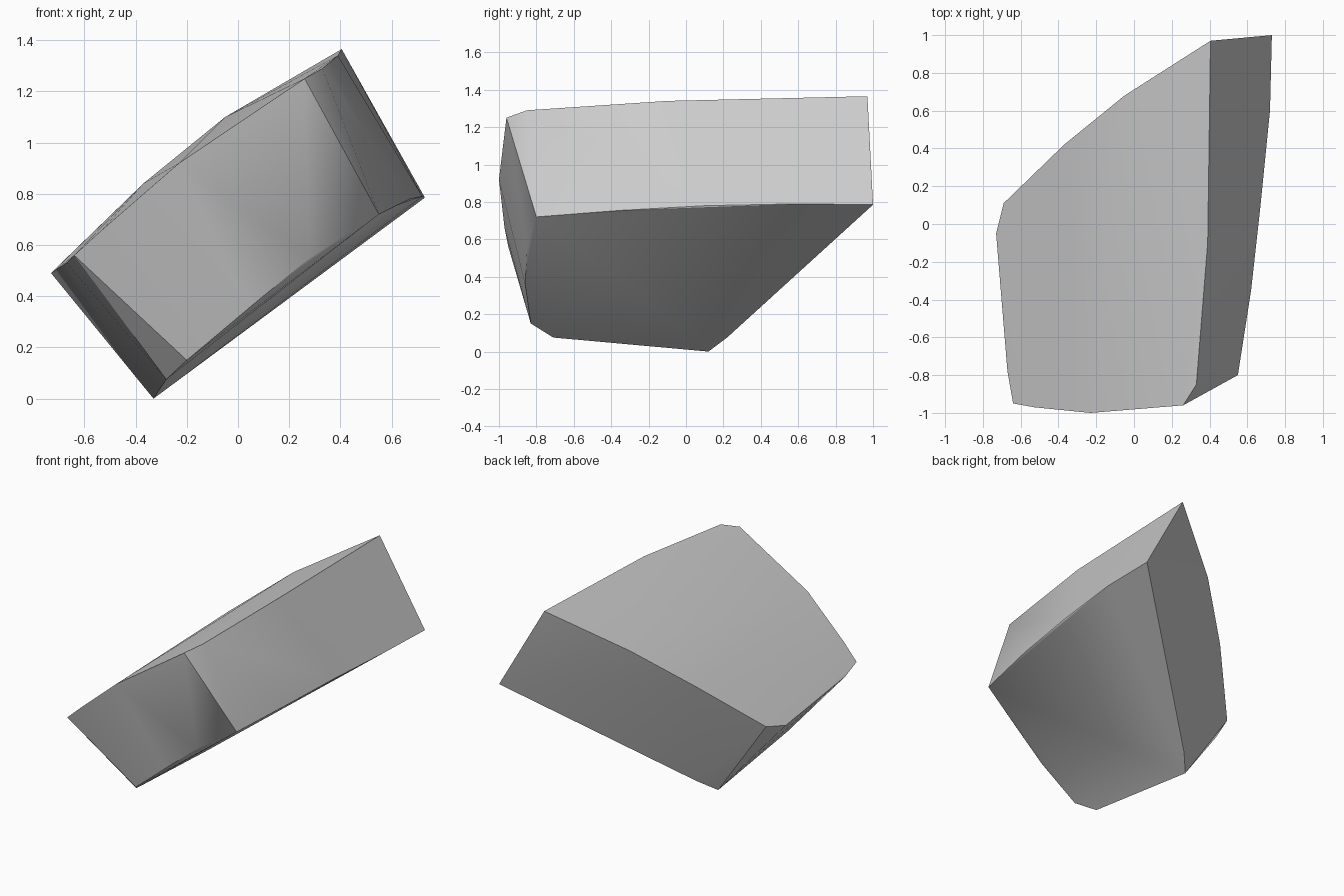
import bpy
import bmesh
import math

default_cube = bpy.data.objects.get("Cube")
if default_cube:
    bpy.data.objects.remove(default_cube, do_unlink=True)


def make_material(name, colour):
    material = bpy.data.materials.new(name)
    material.use_nodes = True
    material.diffuse_color = colour
    shader = material.node_tree.nodes["Principled BSDF"]
    shader.inputs["Base Color"].default_value = colour
    return material


def convex_block(name, outlines, material):
    """Wrap a convex skin around the given outlines and smooth its gentle edges."""
    bm = bmesh.new()
    for outline in outlines:
        for point in outline:
            bm.verts.new(point)
    hull = bmesh.ops.convex_hull(bm, input=bm.verts[:])
    unused = {g for g in hull["geom_interior"] + hull["geom_unused"]
              if isinstance(g, bmesh.types.BMVert) and g.is_valid}
    loose = [v for v in unused if not v.link_faces]
    bmesh.ops.delete(bm, geom=loose, context="VERTS")
    bmesh.ops.recalc_face_normals(bm, faces=bm.faces[:])
    mesh = bpy.data.meshes.new(name)
    bm.to_mesh(mesh)
    bm.free()
    mesh.materials.append(material)
    block = bpy.data.objects.new(name, mesh)
    bpy.context.collection.objects.link(block)
    bpy.ops.object.select_all(action="DESELECT")
    block.select_set(True)
    bpy.context.view_layer.objects.active = block
    bpy.ops.object.shade_smooth_by_angle(angle=math.radians(30))
    return block


# Outline of the broad, gently arched upper face
upper_outline = [
    (0.405, 0.97, 1.365), (-0.05, 0.68, 1.1), (-0.37, 0.42, 0.84),
    (-0.69, 0.11, 0.53), (-0.73, -0.05, 0.49), (-0.67, -0.78, 0.53),
    (-0.64, -0.95, 0.56), (-0.53, -0.97, 0.66), (-0.23, -1, 0.92),
    (0.26, -0.96, 1.25), (0.33, -0.85, 1.29), (0.39, -0.1, 1.34),
]

# Outline of the smaller lower face
lower_outline = [
    (0.73, 1, 0.785), (-0.235, 0.22, 0.075), (-0.33, 0.12, 0),
    (-0.28, -0.71, 0.075), (-0.2, -0.83, 0.15), (0.05, -0.86, 0.36),
    (0.28, -0.85, 0.55), (0.55, -0.8, 0.72), (0.62, -0.35, 0.755),
    (0.67, 0.1, 0.78), (0.72, 0.6, 0.79),
]

stone_grey = make_material("stone grey", (0.6, 0.6, 0.6, 1))
convex_block("stone_fragment", [upper_outline, lower_outline], stone_grey)
